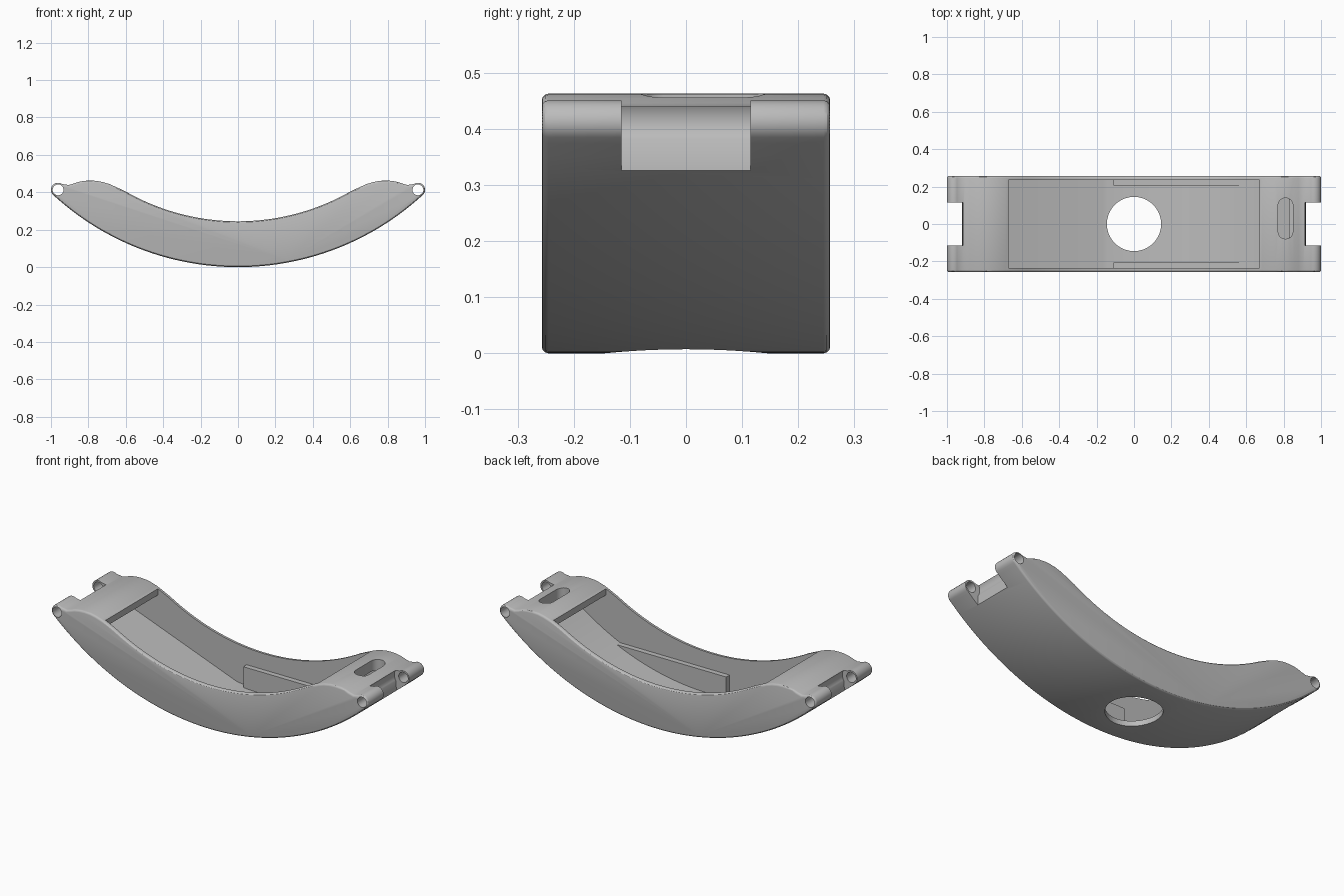
import bpy, bmesh, math
from math import sin, cos, asin, radians, pi

if "Cube" in bpy.data.objects:
    bpy.data.objects.remove(bpy.data.objects["Cube"])

R_OUT, R_FLOOR, R_TOP = 1.458, 1.428, 1.213   # concentric arcs of the curved body
CZ = R_OUT
HALF_W, CAVITY_W = 0.257, 0.235
PIN_X, PIN_Z, PIN_R = 0.962, 0.413, 0.038

grey = bpy.data.materials.new("plain grey")
grey.use_nodes = True
grey.diffuse_color = (0.5, 0.5, 0.5, 1)
grey.node_tree.nodes["Principled BSDF"].inputs["Base Color"].default_value = (0.5, 0.5, 0.5, 1)


def arc(r, x0, x1, n):
    """Points on a body arc between two x positions."""
    a0, a1 = asin(x0 / r), asin(x1 / r)
    angles = [a0 + (a1 - a0) * i / n for i in range(n + 1)]
    return [(r * sin(a), CZ - r * cos(a)) for a in angles]


def circle(cx, cz, r, a0=0, a1=360, n=32):
    steps = n if a1 - a0 >= 360 else n + 1
    angles = [radians(a0 + (a1 - a0) * i / n) for i in range(steps)]
    return [(cx + r * cos(a), cz + r * sin(a)) for a in angles]


def prism(name, outline, lo, hi, axis="y", bevel=0):
    """Extrude an outline along y (outline in xz) or z (outline in xy)."""
    place = (lambda u, v, w: (u, w, v)) if axis == "y" else (lambda u, v, w: (u, v, w))
    bm = bmesh.new()
    caps = []
    for w in (lo, hi):
        caps.append(bm.faces.new([bm.verts.new(place(u, v, w)) for u, v in outline]))
    n = len(outline)
    a, b = list(caps[0].verts), list(caps[1].verts)
    for i in range(n):
        j = (i + 1) % n
        bm.faces.new((a[i], a[j], b[j], b[i]))
    bmesh.ops.recalc_face_normals(bm, faces=bm.faces[:])
    if bevel:
        rim = list({e for c in caps for e in c.edges})
        bmesh.ops.bevel(bm, geom=rim, offset=bevel, segments=3, profile=0.5, affect="EDGES")
    mesh = bpy.data.meshes.new(name)
    bm.to_mesh(mesh)
    bm.free()
    obj = bpy.data.objects.new(name, mesh)
    bpy.context.collection.objects.link(obj)
    return obj


def activate(obj):
    bpy.ops.object.select_all(action="DESELECT")
    obj.select_set(True)
    bpy.context.view_layer.objects.active = obj


def cut(obj, cutter):
    cutter.hide_render = True
    mod = obj.modifiers.new("cut", "BOOLEAN")
    mod.operation = "DIFFERENCE"
    mod.solver = "EXACT"
    mod.object = cutter
    activate(obj)
    bpy.ops.object.modifier_apply(modifier=mod.name)
    bpy.data.objects.remove(cutter)


def finish(obj):
    obj.data.materials.clear()
    obj.data.materials.append(grey)
    for p in obj.data.polygons:
        p.material_index = 0
    activate(obj)
    bpy.ops.object.shade_smooth_by_angle(angle=radians(30))


def mirrored(points):
    return [(-x, z) for x, z in reversed(points)]


# Curved body with rounded shoulders and hinge barrels
tangent = math.degrees(math.atan2(PIN_Z - CZ, PIN_X))
shoulder = [(0.905, 0.439), (0.88, 0.446), (0.855, 0.455), (0.825, 0.461), (0.79, 0.463),
            (0.755, 0.461), (0.72, 0.454), (0.685, 0.443), (0.645, 0.425)]
right_end = circle(PIN_X, PIN_Z, PIN_R, tangent, 125, 16) + shoulder
bottom = arc(R_OUT, -0.975, 0.975, 64)
top = arc(R_TOP, 0.6, -0.6, 40)
body = prism("curved_body", bottom + right_end + top + mirrored(right_end),
             -HALF_W, HALF_W, bevel=0.012)

# Hollow inside: flat ramp on one side, curved floor on the other, lips at both ends
hollow = [(-0.67, 0.7), (-0.67, 0.4), (-0.82, 0.4), (-0.82, 0.282)]
hollow += arc(R_FLOOR, -0.17, 0.83, 40)
hollow += [(0.83, 0.4), (0.67, 0.4), (0.67, 0.7)]
cut(body, prism("hollow_cutter", hollow, -CAVITY_W, CAVITY_W))

# Round opening in the floor
cut(body, prism("opening_cutter", circle(0, 0, 0.145, n=64), -0.1, 0.15, "z"))

# Slot through one lip
slot = circle(0.81, 0.1, 0.04, 0, 180, 8) + circle(0.81, -0.04, 0.04, 180, 360, 8)
cut(body, prism("slot_cutter", slot, 0.36, 0.6, "z"))

# Hinge notches and pin holes at both ends
for side in (-1, 1):
    curve = circle(PIN_X, PIN_Z, 0.056, 120, 215, 12)
    notch = [(1.1, 0.6), (curve[0][0], 0.6)] + curve + [(0.925, 0.2), (1.1, 0.2)]
    cut(body, prism("notch_cutter", [(side * x, z) for x, z in notch], -0.115, 0.115))
    cut(body, prism("pin_cutter", circle(side * PIN_X, PIN_Z, 0.029), -0.4, 0.4))
finish(body)

# Level rails along the inner walls
rail = arc(1.44, -0.11, 0.59, 20) + [(0.59, 0.153), (-0.11, 0.153)]
for name, side in (("front_rail", -1), ("back_rail", 1)):
    lo, hi = sorted((side * 0.205, side * (CAVITY_W + 0.003)))
    finish(prism(name, rail, lo, hi))
